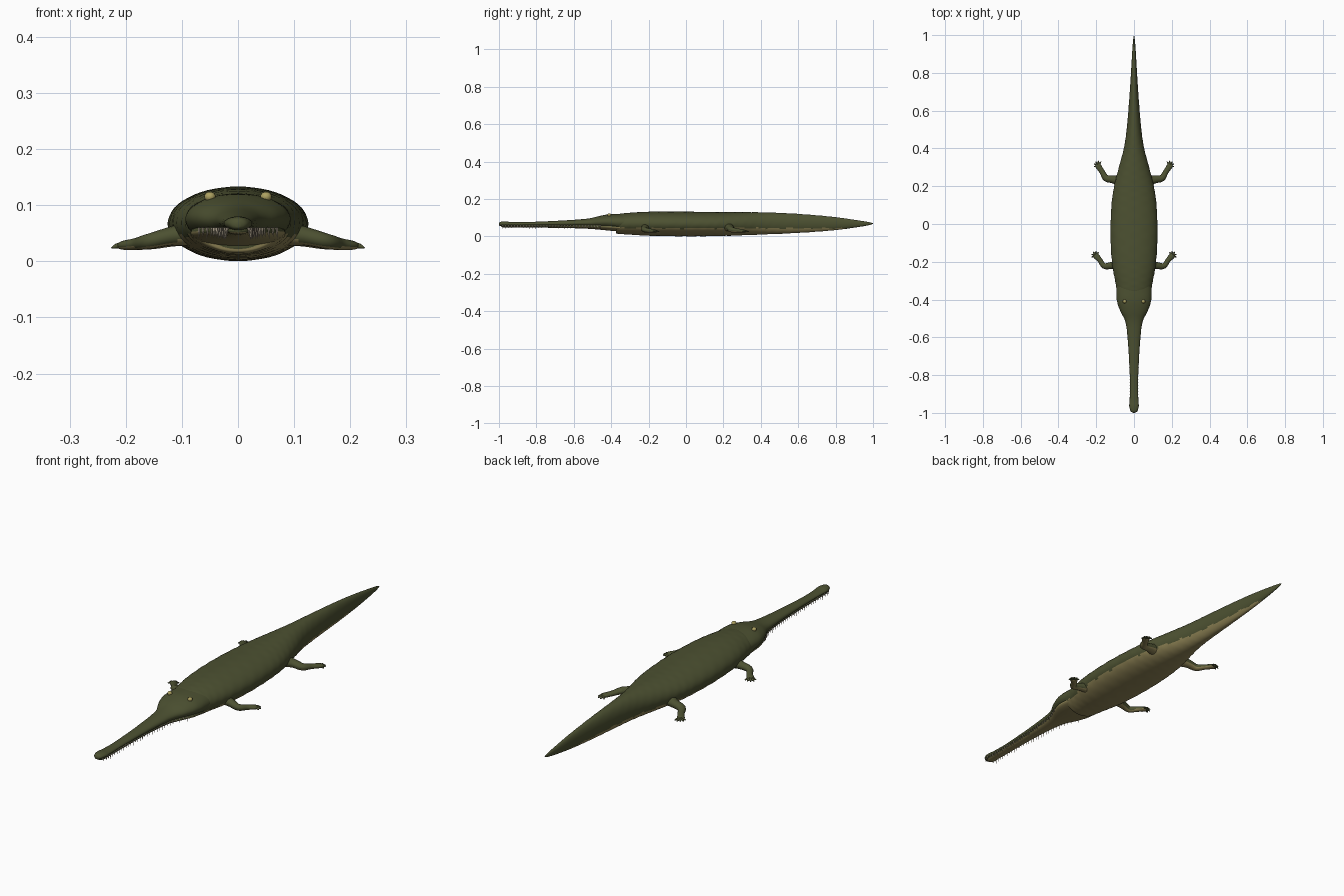
import bpy, bmesh, math
from mathutils import Vector

cube = bpy.data.objects.get("Cube")
if cube:
    bpy.data.objects.remove(cube)


def material(name, rgb):
    m = bpy.data.materials.new(name)
    m.use_nodes = True
    m.diffuse_color = (*rgb, 1)
    bsdf = m.node_tree.nodes["Principled BSDF"]
    bsdf.inputs["Base Color"].default_value = (*rgb, 1)
    bsdf.inputs["Roughness"].default_value = 0.8
    return m


HIDE = material("olive hide", (0.073, 0.082, 0.031))
BELLY = material("tan belly", (0.27, 0.225, 0.09))
EYE = material("yellow eye", (0.42, 0.36, 0.12))
TOOTH = material("ivory tooth", (0.5, 0.43, 0.32))


def finish(bm, name, mats, smooth=True):
    bmesh.ops.recalc_face_normals(bm, faces=bm.faces)
    for f in bm.faces:
        f.smooth = smooth
    me = bpy.data.meshes.new(name)
    bm.to_mesh(me)
    bm.free()
    for m in mats:
        me.materials.append(m)
    ob = bpy.data.objects.new(name, me)
    bpy.context.collection.objects.link(ob)
    return ob


def paint_underside(bm, rule):
    """Give the second material to faces whose centre and normal pass the rule."""
    bmesh.ops.recalc_face_normals(bm, faces=bm.faces)
    for f in bm.faces:
        f.material_index = int(rule(f.calc_center_median(), f.normal))


def smooth_path(keys, steps):
    """Catmull-Rom interpolation through tuples of any length."""
    out = []
    for i in range(len(keys) - 1):
        p0, p1 = keys[max(i - 1, 0)], keys[i]
        p2, p3 = keys[i + 1], keys[min(i + 2, len(keys) - 1)]
        for s in range(steps):
            t = s / steps
            out.append([b + 0.5 * t * (c - a + t * (2 * a - 5 * b + 4 * c - d
                        + t * (3 * (b - c) + d - a))) for a, b, c, d in zip(p0, p1, p2, p3)])
    return out + [list(keys[-1])]


def loft(bm, keys, steps=4, sides=12, bumps=0.0):
    """Skin elliptical rings (x, y, z, half width, half height) along a level path."""
    path = smooth_path(keys, steps)
    rings = []
    for i, (x, y, z, w, h) in enumerate(path):
        a, b = path[max(i - 1, 0)], path[min(i + 1, len(path) - 1)]
        along = Vector((b[0] - a[0], b[1] - a[1], 0)).normalized()
        across = Vector((along.y, -along.x, 0))
        ring = []
        for k in range(sides):
            t = 2 * math.pi * k / sides
            r = 1 + bumps * math.sin(i * 1.7) * math.cos(6 * t)
            ring.append(bm.verts.new(Vector((x, y, z)) + across * (max(w, 0.0005) * r * math.cos(t))
                                     + Vector((0, 0, max(h, 0.0005) * r * math.sin(t)))))
        rings.append(ring)
    for a, b in zip(rings, rings[1:]):
        for k in range(sides):
            n = (k + 1) % sides
            bm.faces.new((a[k], a[n], b[n], b[k]))
    bm.faces.new(rings[0])
    bm.faces.new(rings[-1])


def profile(rows):
    """Rows of (y, half width, bottom, top) turned into centred rings."""
    return [(0, y, (lo + hi) / 2, w, (hi - lo) / 2) for y, w, lo, hi in rows]


# Trunk and tail in one loft, pale underneath with a ragged edge
bm = bmesh.new()
loft(bm, profile([
    (-0.375, 0.06, 0.022, 0.10), (-0.365, 0.085, 0.014, 0.118), (-0.3, 0.1, 0.01, 0.127),
    (-0.2, 0.117, 0.004, 0.132), (-0.05, 0.125, 0.001, 0.133), (0.1, 0.119, 0.001, 0.131),
    (0.2, 0.105, 0.003, 0.13), (0.3, 0.08, 0.006, 0.13), (0.4, 0.054, 0.01, 0.129),
    (0.5, 0.039, 0.014, 0.126), (0.65, 0.026, 0.022, 0.117), (0.8, 0.016, 0.034, 0.103),
    (0.92, 0.009, 0.05, 0.086), (0.98, 0.004, 0.061, 0.076), (1.0, 0, 0.068, 0.07)]),
    steps=8, sides=56, bumps=0.008)
paint_underside(bm, lambda c, n: c.y < 0.88 and c.z < 0.044 + 0.003 * math.sin(c.y * 70))
finish(bm, "body_and_tail", [HIDE, BELLY])

# Skull and upper jaw, a broad head narrowing to a long snout with a nose knob
upper = [
    (-1.0, 0.004, 0.06, 0.07), (-0.992, 0.017, 0.056, 0.078), (-0.965, 0.025, 0.055, 0.08),
    (-0.93, 0.023, 0.056, 0.077), (-0.85, 0.021, 0.056, 0.077), (-0.7, 0.027, 0.055, 0.083),
    (-0.57, 0.037, 0.052, 0.091), (-0.51, 0.048, 0.048, 0.098), (-0.46, 0.073, 0.043, 0.11),
    (-0.41, 0.09, 0.036, 0.119), (-0.36, 0.094, 0.028, 0.121), (-0.28, 0.09, 0.03, 0.12)]
bm = bmesh.new()
loft(bm, profile(upper), sides=36, bumps=0.006)
paint_underside(bm, lambda c, n: c.z < 0.046)
finish(bm, "head_and_upper_jaw", [HIDE, BELLY])

# Lower jaw with a pale underside
bm = bmesh.new()
loft(bm, profile([
    (-0.988, 0.004, 0.052, 0.058), (-0.975, 0.018, 0.048, 0.061), (-0.93, 0.02, 0.048, 0.062),
    (-0.7, 0.023, 0.046, 0.065), (-0.54, 0.037, 0.042, 0.068), (-0.46, 0.068, 0.036, 0.072),
    (-0.4, 0.084, 0.03, 0.074), (-0.32, 0.084, 0.024, 0.07)]), sides=28)
paint_underside(bm, lambda c, n: c.z < 0.052)
finish(bm, "lower_jaw", [HIDE, BELLY])


def jaw_width(y):
    for a, b in zip(upper, upper[1:]):
        if a[0] <= y <= b[0]:
            return a[1] + (b[1] - a[1]) * (y - a[0]) / (b[0] - a[0])


# Rows of needle teeth along both sides of the snout
bm = bmesh.new()
for i in range(34):
    y = -0.98 + i * 0.0158
    for side in (-1, 1):
        x = side * jaw_width(y) * 0.93
        base = [bm.verts.new((x + 0.003 * math.cos(k * math.pi / 2),
                              y + 0.003 * math.sin(k * math.pi / 2), 0.06)) for k in range(4)]
        tip = bm.verts.new((x + side * 0.002, y, 0.042 - 0.003 * (i % 2)))
        bm.faces.new(base)
        for k in range(4):
            bm.faces.new((base[k], base[(k + 1) % 4], tip))
finish(bm, "teeth", [TOOTH], smooth=False)

# Legs: the limb with pale underside, and splayed pointed toes
LIMBS = {
    "front": [(0.085, -0.215, 0.05, 0.025, 0.022), (0.12, -0.22, 0.045, 0.019, 0.017),
              (0.158, -0.222, 0.036, 0.015, 0.014), (0.18, -0.192, 0.031, 0.013, 0.011),
              (0.198, -0.172, 0.029, 0.016, 0.009), (0.206, -0.163, 0.028, 0.014, 0.007)],
    "hind": [(0.07, 0.225, 0.052, 0.032, 0.025), (0.11, 0.236, 0.045, 0.021, 0.018),
             (0.148, 0.243, 0.037, 0.018, 0.015), (0.168, 0.275, 0.032, 0.014, 0.011),
             (0.188, 0.305, 0.029, 0.016, 0.009), (0.193, 0.315, 0.028, 0.015, 0.007)]}
for limb, keys in LIMBS.items():
    for side, label in ((1, "left"), (-1, "right")):
        flip = [(side * k[0], *k[1:]) for k in keys]
        bm = bmesh.new()
        loft(bm, flip, sides=16)
        paint_underside(bm, lambda c, n: n.z < -0.6)
        finish(bm, f"{limb}_{label}_leg", [HIDE, BELLY])
        toes = bmesh.new()
        x, y, z = keys[-1][:3]
        for i in range(5):
            a = math.radians(128 - i * 37)
            loft(toes, [(side * (x - 0.004 + d * math.cos(a)), y - 0.004 + d * math.sin(a),
                         z - drop, r, r)
                        for d, r, drop in ((0, 0.006, 0), (0.012, 0.005, 0),
                                           (0.02, 0.0035, 0.002), (0.025, 0.0005, 0.004))],
                 steps=2, sides=8)
        finish(toes, f"{limb}_{label}_toes", [HIDE])

# Small bulging eyes on top of the head
for side, label in ((1, "left"), (-1, "right")):
    bm = bmesh.new()
    bmesh.ops.create_uvsphere(bm, u_segments=16, v_segments=10, radius=1)
    bmesh.ops.scale(bm, vec=(0.01, 0.01, 0.009), verts=bm.verts)
    bmesh.ops.translate(bm, vec=(side * 0.05, -0.41, 0.115), verts=bm.verts)
    finish(bm, f"{label}_eye", [EYE])
